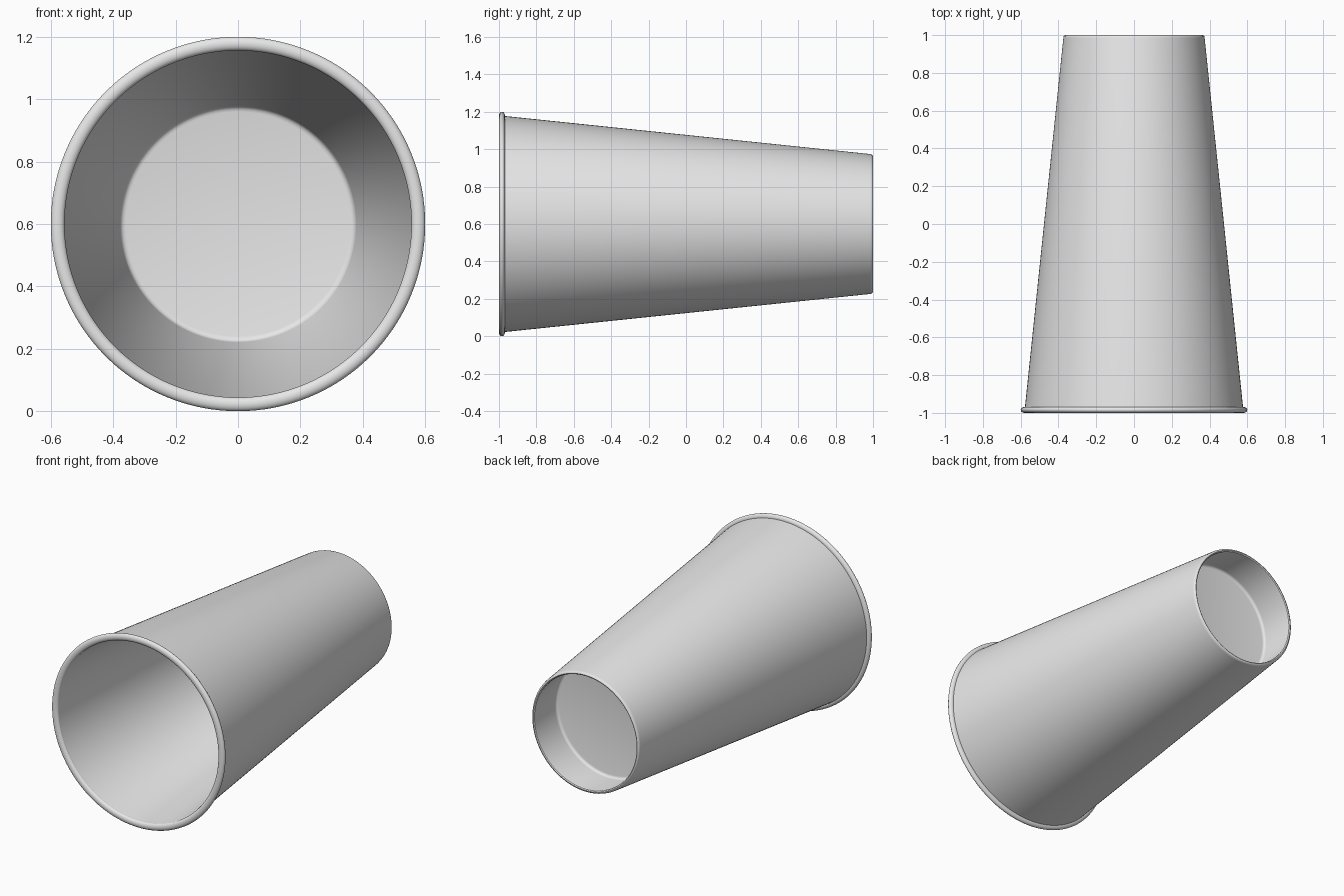
import bpy
import bmesh
import math

cube = bpy.data.objects.get("Cube")
if cube:
    bpy.data.objects.remove(cube, do_unlink=True)

SEGMENTS = 128
AXIS_HEIGHT = 0.6

grey = bpy.data.materials.new("light_grey")
grey.use_nodes = True
grey.diffuse_color = (0.8, 0.8, 0.8, 1)
grey.node_tree.nodes["Principled BSDF"].inputs["Base Color"].default_value = (0.8, 0.8, 0.8, 1)


def lathe(name, profile, closed=False):
    """Turn a (radius, y) profile around the horizontal y axis."""
    bm = bmesh.new()
    verts = [bm.verts.new((r, y, 0)) for r, y in profile]
    edges = [bm.edges.new(pair) for pair in zip(verts, verts[1:])]
    if closed:
        edges.append(bm.edges.new((verts[-1], verts[0])))
    bmesh.ops.spin(bm, geom=verts + edges, cent=(0, 0, 0), axis=(0, 1, 0),
                   angle=math.tau, steps=SEGMENTS, use_duplicate=False)
    bmesh.ops.remove_doubles(bm, verts=bm.verts, dist=0.0001)
    bmesh.ops.recalc_face_normals(bm, faces=bm.faces)
    mesh = bpy.data.meshes.new(name)
    bm.to_mesh(mesh)
    bm.free()
    mesh.materials.append(grey)
    obj = bpy.data.objects.new(name, mesh)
    obj.location.z = AXIS_HEIGHT
    bpy.context.collection.objects.link(obj)
    bpy.ops.object.select_all(action='DESELECT')
    obj.select_set(True)
    bpy.context.view_layer.objects.active = obj
    bpy.ops.object.shade_smooth_by_angle(angle=math.radians(40))
    return obj


# Tapered wall with a raised floor and a hollow foot
lathe("cup_body", [
    # inner floor, fillet and inner wall
    (0, 0.73), (0.36, 0.73), (0.368, 0.728), (0.375, 0.723), (0.379, 0.712),
    (0.557, -0.985),
    # outer wall
    (0.579, -0.985), (0.374, 0.985),
    # rounded foot edge
    (0.372, 0.994), (0.367, 0.999), (0.361, 1.0), (0.355, 0.996), (0.353, 0.988),
    # recess under the floor
    (0.374, 0.768), (0.372, 0.758), (0.366, 0.752), (0.357, 0.75), (0, 0.75),
])

# Rolled lip around the mouth
steps = 20
lathe("rolled_rim", [
    (0.578 + 0.022 * math.cos(math.tau * i / steps),
     -0.984 + 0.016 * math.sin(math.tau * i / steps))
    for i in range(steps)
], closed=True)
